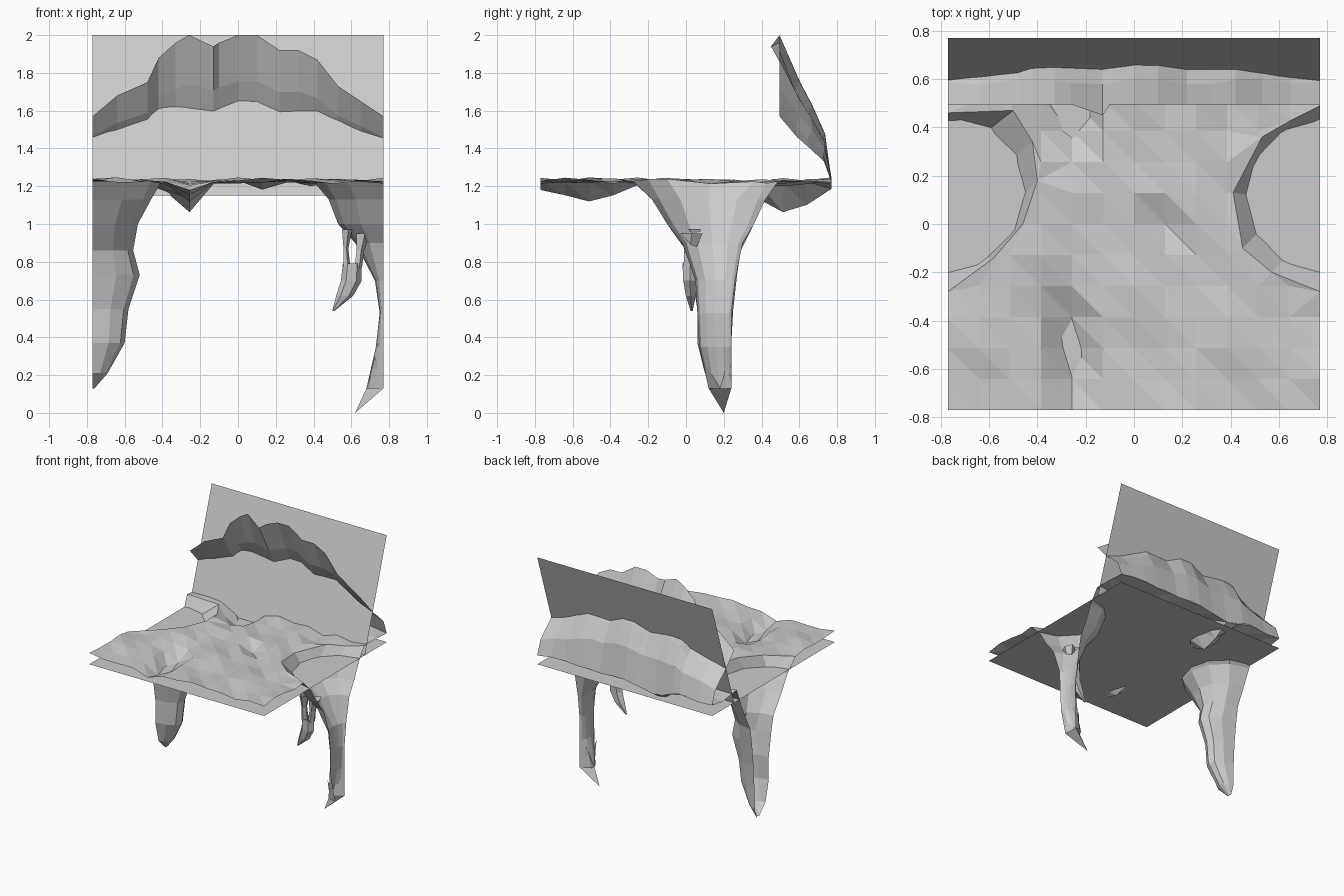
import bpy, bmesh
from math import sin, cos, exp, pi
from mathutils import Vector
from mathutils.geometry import delaunay_2d_cdt

if "Cube" in bpy.data.objects:
    bpy.data.objects.remove(bpy.data.objects["Cube"])

E = 0.77          # half width of the square tile
N = 12            # grid divisions


def make(name, verts, faces):
    me = bpy.data.meshes.new(name)
    me.from_pydata([tuple(v) for v in verts], [], faces)
    ob = bpy.data.objects.new(name, me)
    bpy.context.collection.objects.link(ob)
    bm = bmesh.new()
    bm.from_mesh(me)
    bmesh.ops.recalc_face_normals(bm, faces=bm.faces)
    # open sheets look upwards
    if sum(f.normal.z * f.calc_area() for f in bm.faces) < -0.001:
        bmesh.ops.reverse_faces(bm, faces=bm.faces)
    bm.to_mesh(me)
    bm.free()
    return ob


def loft(name, rings, closed=False):
    n = len(rings[0])
    verts = [v for r in rings for v in r]
    faces = []
    for i in range(len(rings) - 1):
        for j in range(n if closed else n - 1):
            k = (j + 1) % n
            faces.append((i*n + j, i*n + k, (i+1)*n + k, (i+1)*n + j))
    return make(name, verts, faces)


# Ground height: gently rough, with a few dips
DIPS = [(-0.25, -0.55, 0.085, 0.25, 0.11), (-0.27, 0.53, 0.10, 0.20, 0.17),
        (0.13, 0.0, 0.05, 0.08, 0.06), (0.40, 0.42, 0.08, 0.12, 0.05)]


def height(x, y):
    z = 1.23 + 0.013 * sin(9*x + 4*y) * cos(11*y - 3*x) + 0.006 * sin(23*x + 17*y)
    for cx, cy, sx, sy, a in DIPS:
        z -= a * exp(-((x-cx)/sx)**2 - ((y-cy)/sy)**2)
    return min(z, 1.25)


# Rims of the two side pits, front to back
left_rim = [(-E, -.28), (-.58, -.14), (-.46, 0), (-.40, .18), (-.42, .34), (-.50, .47), (-E, .46)]
right_rim = [(E, -.28), (.57, -.20), (.45, -.10), (.41, .13), (.53, .36), (.65, .43), (E, .49)]

# Ground sheet, triangulated around the pits
step = [-E + 2*E*i/N for i in range(N + 1)]
outline = [(x, -E) for x in step]
outline += [(E, y) for y in step[1:] if y < -.30] + right_rim
outline += [(E, y) for y in step[1:-1] if y > .52]
outline += [(x, E) for x in reversed(step)]
outline += [(-E, y) for y in reversed(step[1:-1]) if y > .52] + left_rim[::-1]
outline += [(-E, y) for y in reversed(step[1:]) if y < -.30]
inner = [(x, y) for x in step[1:-1] for y in step[1:-1]]
pts = [Vector(p) for p in outline + inner]
res = delaunay_2d_cdt(pts, [], [list(range(len(outline)))], 1, 1e-4)
make("ground", [(p.x, p.y, height(p.x, p.y)) for p in res[0]], [list(f) for f in res[2]])


# Side pits: half funnels open at the tile edge
# each level: z, y min, y max, x of the inner wall
def pit(name, side, rim, levels):
    rings = [[(x, y, height(x, y)) for x, y in rim]]
    for z, y0, y1, xi in levels:
        rings.append([(side * (E - (E - xi) * sin(pi*j/6)),
                       (y0+y1)/2 - (y1-y0)/2 * cos(pi*j/6), z) for j in range(7)])
    return loft(name, rings)


pit("left_pit", -1, left_rim,
    [(1.13, -.18, .42, .46), (1.0, -.10, .36, .53), (.86, 0, .29, .555), (.73, .03, .27, .52),
     (.55, .06, .25, .58), (.37, .06, .24, .60), (.21, .10, .24, .69), (.13, .18, .21, .76)])
pit("right_pit", 1, right_rim,
    [(1.13, -.18, .42, .48), (1.0, -.10, .36, .53), (.90, -.02, .30, .62), (.70, .05, .26, .725),
     (.53, .06, .24, .75), (.35, .07, .24, .73), (.13, .12, .24, .68)])
# pointed toe under the right pit
make("right_pit_tip", [(E, .12, .13), (.68, .18, .13), (E, .24, .13), (.62, .2, .0), (.725, .09, .3),
                       (.725, .22, .3)],
     [(0, 1, 3), (1, 2, 3), (0, 4, 1), (1, 5, 2), (0, 3, 2)])


# Small hanging prong beside the right pit, with two strands around a hole
def tube(name, stations, sides=5):
    loft(name, [[(x + rx*cos(2*pi*j/sides), y + ry*sin(2*pi*j/sides), z) for j in range(sides)]
                for x, y, z, rx, ry in stations], True)


tube("prong", [(.605, .02, .79, .05, .045), (.60, .02, .70, .055, .04),
               (.565, .025, .62, .045, .03), (.505, .03, .54, .006, .006)], 6)
tube("prong_strand_outer", [(.575, .02, .97, .03, .06), (.57, .02, .87, .014, .03), (.575, .02, .77, .02, .035)])
tube("prong_strand_inner", [(.66, .03, .95, .04, .06), (.645, .02, .86, .022, .03), (.635, .02, .77, .022, .035)])

# Overhanging back wall: leans forward from the rear edge
crest = [(-E, 1.57), (-.64, 1.68), (-.48, 1.75), (-.42, 1.88), (-.33, 1.96), (-.26, 2.0), (-.13, 1.94),
         (-.10, 1.96), (0, 2.0), (.1, 2.0), (.22, 1.92), (.32, 1.92), (.42, 1.87), (.53, 1.73),
         (.65, 1.65), (E, 1.57)]
rows = []
for x, top in crest:
    base = height(x, E)
    w = 0.015 * sin(14*x + 1) if abs(x) < .7 else 0
    lip = .45 if -.2 < x < -.11 else .495
    rows.append([(x, y, base + (top - base) * f) for y, f in
                 [(E, 0), (.73 + w/2, .32), (.655 + w, .52), (.59 + w, .68), (lip, 1)]])
loft("back_wall", rows)

# Flat panels
make("level_panel", [(-E, -E, 1.15), (E, -E, 1.15), (E, E, 1.15), (-E, E, 1.15)], [(0, 1, 2, 3)])
make("leaning_panel", [(-E, .495, 1.15), (E, .495, 1.15), (E, E, 2.0), (-E, E, 2.0)], [(0, 1, 2, 3)])
